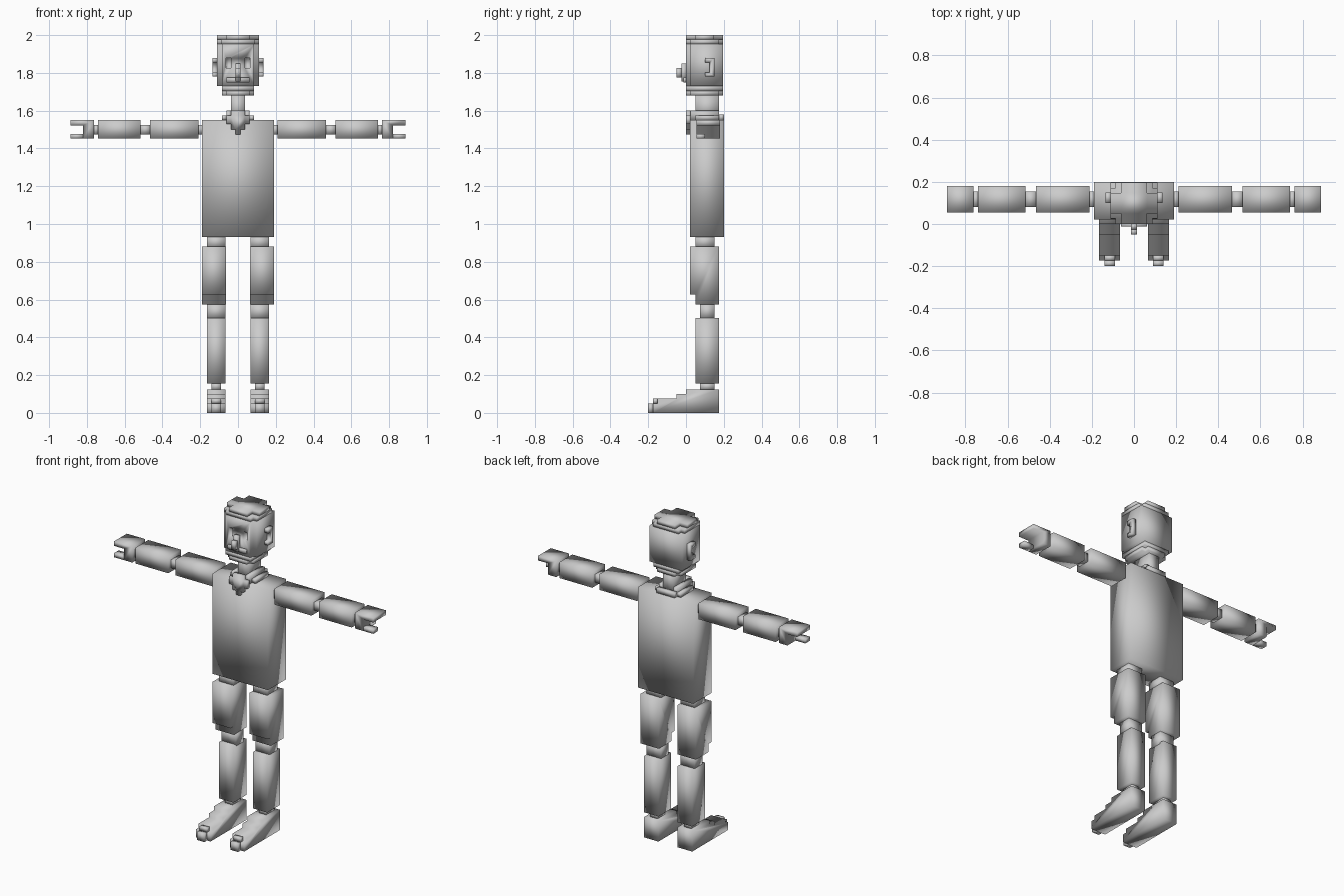
import bpy, bmesh

if "Cube" in bpy.data.objects:
    bpy.data.objects.remove(bpy.data.objects["Cube"])

grey = bpy.data.materials.new("stone grey")
grey.diffuse_color = (0.6, 0.6, 0.6, 1)
grey.use_nodes = True
grey.node_tree.nodes["Principled BSDF"].inputs["Base Color"].default_value = grey.diffuse_color


def prism(name, pts, axis, lo, hi):
    """Extrude a flat outline along one axis, with soft shading."""
    def place(p, d):
        return {"x": (d, p[0], p[1]), "y": (p[0], d, p[1]), "z": (p[0], p[1], d)}[axis]
    bm = bmesh.new()
    a = [bm.verts.new(place(p, lo)) for p in pts]
    b = [bm.verts.new(place(p, hi)) for p in pts]
    n = len(pts)
    bm.faces.new(a)
    bm.faces.new(b)
    for i in range(n):
        j = (i + 1) % n
        bm.faces.new((a[i], a[j], b[j], b[i]))
    bmesh.ops.recalc_face_normals(bm, faces=bm.faces[:])
    for f in bm.faces:
        f.smooth = True
    me = bpy.data.meshes.new(name)
    bm.to_mesh(me)
    bm.free()
    me.materials.append(grey)
    ob = bpy.data.objects.new(name, me)
    bpy.context.collection.objects.link(ob)
    return ob


def box(name, x0, x1, y0, y1, z0, z1):
    return prism(name, [(x0, y0), (x1, y0), (x1, y1), (x0, y1)], "z", z0, z1)


def notched(name, w, y0, y1, n, z0, z1):
    """Slab with square notches cut out of its four corners."""
    right = [(w - n, y0), (w - n, y0 + n), (w, y0 + n),
             (w, y1 - n), (w - n, y1 - n), (w - n, y1)]
    left = [(-x, y) for x, y in reversed(right)]
    prism(name, right + left, "z", z0, z1)


# Torso, neck and collar
box("torso", -.19, .19, .022, .2, .93, 1.55)
box("neck", -.036, .036, .05, .175, 1.55, 1.69)
box("collar_back", -.062, .062, .175, .2, 1.55, 1.58)
for s, side in ((-1, "left"), (1, "right")):
    box("collar_" + side, s * .036, s * .062, .024, .175, 1.55, 1.6)
    box("collar_edge_" + side, s * .062, s * .086, .05, .175, 1.55, 1.575)
prism("neck_bow", [(-.062, 1.575), (-.062, 1.53), (-.036, 1.53), (-.036, 1.5),
                   (-.013, 1.5), (-.013, 1.475), (.013, 1.475), (.013, 1.5),
                   (.036, 1.5), (.036, 1.53), (.062, 1.53), (.062, 1.575),
                   (.036, 1.575), (.036, 1.6), (-.036, 1.6), (-.036, 1.575)],
      "y", 0, .026)

# Head with stepped jaw and crown
notched("chin", .086, 0, .197, .025, 1.68, 1.705)
box("jaw", -.086, .086, 0, .197, 1.705, 1.73)
head = prism("head", [(-.086, 0), (.086, 0), (.086, .024), (.112, .024),
                      (.112, .197), (-.112, .197), (-.112, .024), (-.086, .024)],
             "z", 1.73, 1.952)
notched("lower_crown", .112, 0, .197, .025, 1.952, 1.976)
notched("upper_crown", .112, 0, .197, .05, 1.976, 2.0)

# Face
box("nose_bridge", -.014, .014, -.025, .002, 1.755, 1.85)
box("nose_tip", -.014, .014, -.05, -.025, 1.775, 1.825)
box("lip", -.062, .062, -.012, .002, 1.75, 1.775)
for s, side in ((-1, "left"), (1, "right")):
    cutter = box("eye_cutter_" + side, s * .036, s * .063, -.02, .024, 1.825, 1.878)
    cutter.hide_render = True
    cutter.hide_viewport = True
    cut = head.modifiers.new("eye_" + side, "BOOLEAN")
    cut.operation = "DIFFERENCE"
    cut.object = cutter
    # C-shaped ear
    prism("ear_" + side, [(.1, 1.88), (.15, 1.88), (.15, 1.78), (.1, 1.78),
                          (.1, 1.802), (.125, 1.802), (.125, 1.855), (.1, 1.855)],
          "x", s * .11, s * .136)

# Arms and legs
for s, side in ((-1, "left"), (1, "right")):
    for name, x0, x1 in (("shoulder", .185, .212), ("elbow", .463, .517),
                         ("wrist", .738, .764)):
        box(name + "_" + side, s * x0, s * x1, .08, .155, 1.475, 1.525)
    for name, x0, x1 in (("upper_arm", .21, .465), ("forearm", .515, .74)):
        box(name + "_" + side, s * x0, s * x1, .055, .18, 1.452, 1.55)
    # Hand: palm with fingers on top and a thumb below
    prism("hand_" + side, [(s * .762, 1.452), (s * .82, 1.452), (s * .82, 1.522),
                           (s * .887, 1.522), (s * .887, 1.55), (s * .762, 1.55)],
          "y", .055, .18)
    box("thumb_" + side, s * .818, s * .887, .055, .1, 1.452, 1.477)

    box("hip_" + side, s * .066, s * .165, .05, .15, .87, .94)
    prism("thigh_" + side, [(.175, .575), (.175, .88), (.022, .88),
                            (.022, .626), (.05, .626), (.05, .575)],
          "x", s * .064, s * .19)
    box("knee_" + side, s * .066, s * .164, .075, .15, .495, .58)
    box("shin_" + side, s * .066, s * .165, .05, .175, .155, .503)
    box("ankle_" + side, s * .09, s * .14, .075, .15, .12, .16)
    prism("foot_" + side, [(.175, 0), (.175, .125), (0, .125), (0, .1), (-.05, .1),
                           (-.05, .075), (-.15, .075), (-.15, .05), (-.174, .05),
                           (-.174, 0)], "x", s * .066, s * .165)
    box("middle_toes_" + side, s * .09, s * .14, -.2, -.174, 0, .05)
    box("toe_ridge_" + side, s * .09, s * .14, -.174, -.149, .05, .075)
